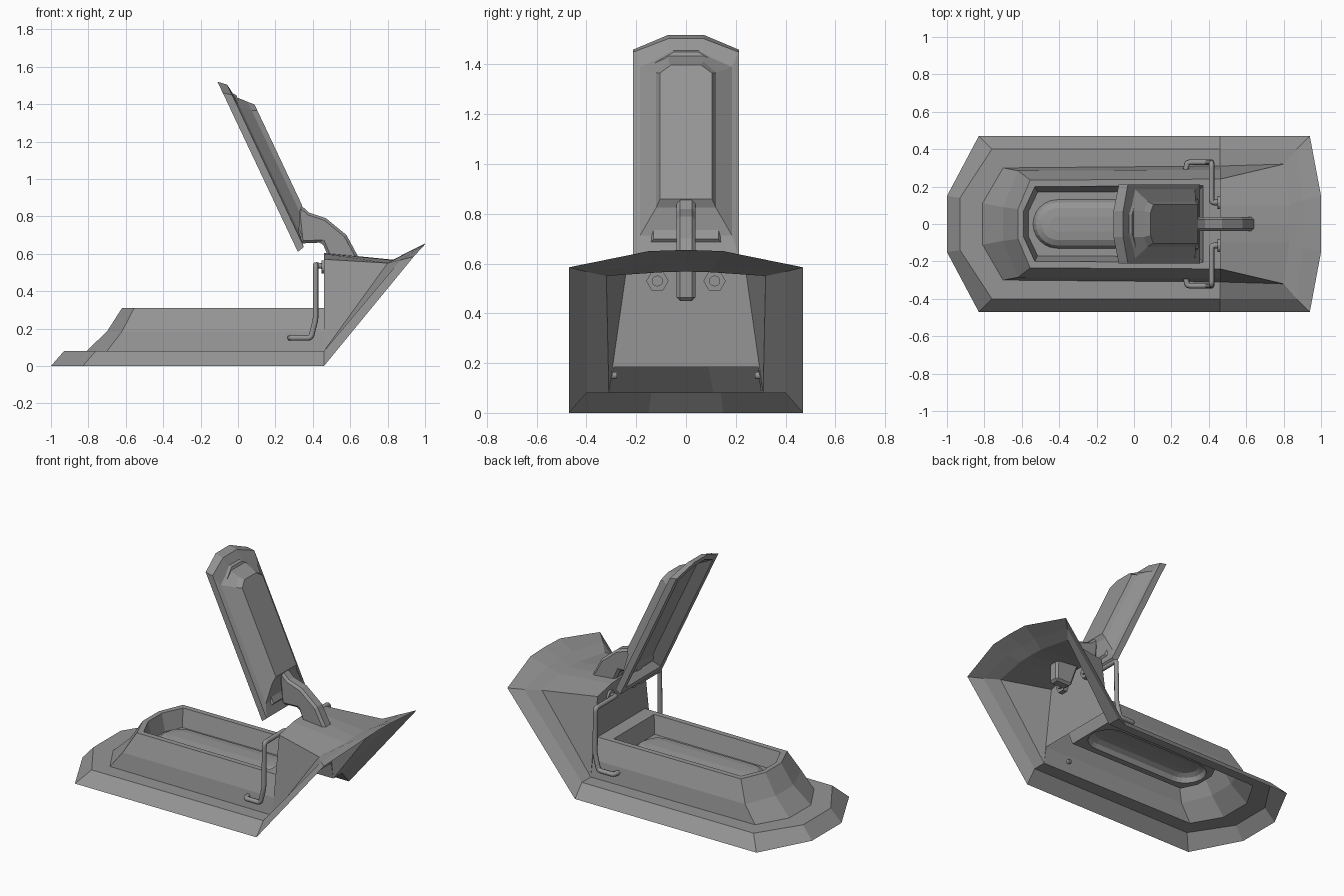
import bpy, bmesh, math
from mathutils import Vector

cube = bpy.data.objects.get("Cube")
if cube:
    bpy.data.objects.remove(cube, do_unlink=True)

grey = bpy.data.materials.new("plain_grey")
grey.use_nodes = True
GREY = (0.3, 0.3, 0.3, 1)
grey.diffuse_color = GREY
grey.node_tree.nodes["Principled BSDF"].inputs["Base Color"].default_value = GREY


def make_object(name, bm):
    bmesh.ops.remove_doubles(bm, verts=bm.verts, dist=0.0005)
    bmesh.ops.recalc_face_normals(bm, faces=bm.faces)
    mesh = bpy.data.meshes.new(name)
    bm.to_mesh(mesh)
    bm.free()
    mesh.materials.append(grey)
    obj = bpy.data.objects.new(name, mesh)
    bpy.context.collection.objects.link(obj)
    return obj


def face_pair(bm, points):
    """Add a face and its mirror image across y = 0."""
    for side in (1, -1):
        ring = [bm.verts.new((x, y * side, z)) for x, y, z in points]
        bm.faces.new(ring[::side])


def strip(bm, a, b):
    """Skin two half outlines, mirrored."""
    for i in range(len(a) - 1):
        quad = [a[i], a[i + 1], b[i + 1], b[i]]
        face_pair(bm, quad)


def outline(x0, y0, x1, y1, x2, z):
    """Half outline of a tray ring: blunt nose, corner, then square end."""
    return [(x0, 0, z), (x0, y0, z), (x1, y1, z), (x2, y1 + 0.005, z), (x2, 0, z)]


def stadium(inset, z, steps=6):
    """Half outline of a round-ended bar."""
    r, a, b = 0.13 - inset, -0.41, 0.2
    arc = [math.pi / 2 * i / steps for i in range(steps + 1)]
    pts = [(a - r * math.cos(t), r * math.sin(t), z) for t in arc]
    pts += [(b + r * math.sin(t), r * math.cos(t), z) for t in arc]
    return pts


# Base skirt, bent upward into the rear flange
bm = bmesh.new()
FOLD = 0.46
skirt = [(-1, 0, 0), (-1, .15, 0), (-.83, .47, 0), (FOLD, .47, 0),
         (.94, .47, .585), (1, .15, .65), (1, 0, .655)]
ledge = [(-.93, 0, .08), (-.93, .14, .08), (-.76, .4, .08), (FOLD, .4, .08),
         (.87, .4, .567), (.9, .125, .603), (.9, 0, .605)]
foot = [(-.81, 0, .08), (-.81, .11, .08), (-.7, .3, .08), (FOLD, .31, .08),
        (.8, .32, .55), (.83, .1, .565), (.83, 0, .568)]
strip(bm, skirt, ledge)
strip(bm, ledge, foot)

# Housing behind the tray
shoulder, ridge, crown = (FOLD, .24, .57), (FOLD, .1, .6), (FOLD, 0, .605)
face_pair(bm, [foot[3], foot[4], shoulder])
face_pair(bm, [shoulder, foot[4], foot[5], ridge])
face_pair(bm, [ridge, foot[5], foot[6], crown])
face_pair(bm, [foot[3], shoulder, ridge, crown, (FOLD, 0, .185), (FOLD, .29, .185)])

# Stepped tray walls, rim, well and raised bar
step = outline(-.7, .09, -.62, .285, FOLD, .185)
rim_out = outline(-.62, .08, -.555, .235, FOLD, .31)
rim_in = outline(-.59, .07, -.53, .2, .37, .31)
well = outline(-.565, .065, -.515, .17, .345, .2)
strip(bm, foot[:4], step[:4])
strip(bm, step[:4], rim_out[:4])
strip(bm, rim_out, rim_in)
strip(bm, rim_in, well)
bar = [stadium(0, .2), stadium(.015, .228), stadium(.045, .245), stadium(.09, .25)]
face_pair(bm, well + bar[0][::-1])
for low, high in zip(bar, bar[1:]):
    strip(bm, low, high)
face_pair(bm, bar[-1])
make_object("base_body", bm)

# Open lid, lofted in its own tilted frame
hinge = Vector((.32, 0, .61))
along = Vector((-.427, 0, .904))
outward = Vector((.904, 0, .427))


def lid_ring(u0, y, u1, u2, tip, w):
    local = [(u0, 0), (u0, y), (u1, y), (u2, tip), (u2, 0)]
    return [tuple(hinge + along * u + outward * w + Vector((0, v, 0))) for u, v in local]


lid = [lid_ring(.07, .13, .85, .9, .05, .06),
       lid_ring(.04, .175, .91, .965, .06, 0),
       lid_ring(0, .212, .94, 1.006, .07, 0),
       lid_ring(.01, .212, .91, .97, .07, .04),
       lid_ring(.09, .185, .84, .895, .07, .05),
       lid_ring(.19, .12, .79, .84, .07, .1),
       lid_ring(.215, .105, .775, .812, .06, .127)]
bm = bmesh.new()
for low, high in zip(lid, lid[1:]):
    strip(bm, low, high)
face_pair(bm, lid[0])
face_pair(bm, lid[-1])
make_object("lid", bm)

# Lever arm from the lid into the housing
arm = [(.32, .8), (.325, .87), (.38, .82), (.47, .79), (.58, .7), (.65, .57), (.65, .45),
       (.53, .45), (.48, .59), (.45, .66), (.335, .655)]
bm = bmesh.new()
profile = bm.faces.new([bm.verts.new((x, -.038, z)) for x, z in arm])
moved = bmesh.ops.extrude_face_region(bm, geom=[profile])["geom"]
bmesh.ops.translate(bm, vec=(0, .076, 0),
                    verts=[v for v in moved if isinstance(v, bmesh.types.BMVert)])
lever = make_object("lever_arm", bm)
chamfer = lever.modifiers.new("chamfer", "BEVEL")
chamfer.width = 0.014
chamfer.segments = 1


def rod_along_x(name, x, y, z, radius, depth, sides):
    bpy.ops.mesh.primitive_cylinder_add(vertices=sides, radius=radius, depth=depth,
                                        location=(x, y, z), rotation=(0, math.pi / 2, 0))
    obj = bpy.context.object
    obj.name = name
    obj.data.materials.append(grey)


def bent_wire(name, corners, bend=0.035):
    """Round wire with softened corners."""
    pts = [Vector(c) for c in corners]
    path = [pts[0]]
    for before, here, after in zip(pts, pts[1:], pts[2:]):
        d0, d1 = before - here, after - here
        path += [here + d0.normalized() * min(bend, d0.length * .45), here,
                 here + d1.normalized() * min(bend, d1.length * .45)]
    path.append(pts[-1])
    curve = bpy.data.curves.new(name, "CURVE")
    curve.dimensions = "3D"
    curve.bevel_depth = 0.015
    curve.bevel_resolution = 2
    curve.use_fill_caps = True
    spline = curve.splines.new("NURBS")
    spline.points.add(len(path) - 1)
    for p, co in zip(spline.points, path):
        p.co = (*co, 1)
    spline.order_u = 3
    spline.use_endpoint_u = True
    spline.resolution_u = 4
    curve.materials.append(grey)
    bpy.context.collection.objects.link(bpy.data.objects.new(name, curve))


# Side wires with their nuts and washers
for side, word in ((1, "left"), (-1, "right")):
    y = side * .115
    rod_along_x(word + "_nut", .475, y, .53, .045, .03, 6)
    rod_along_x(word + "_bolt", .48, y, .53, .022, .05, 12)
    rod_along_x(word + "_washer", .453, y, .53, .035, .014, 12)
    bent_wire(word + "_wire", [(.47, y, .53), (.415, y, .54), (.415, side * .325, .54),
                               (.415, side * .33, .25), (.39, side * .33, .15),
                               (.285, side * .33, .15), (.275, side * .28, .15)])
